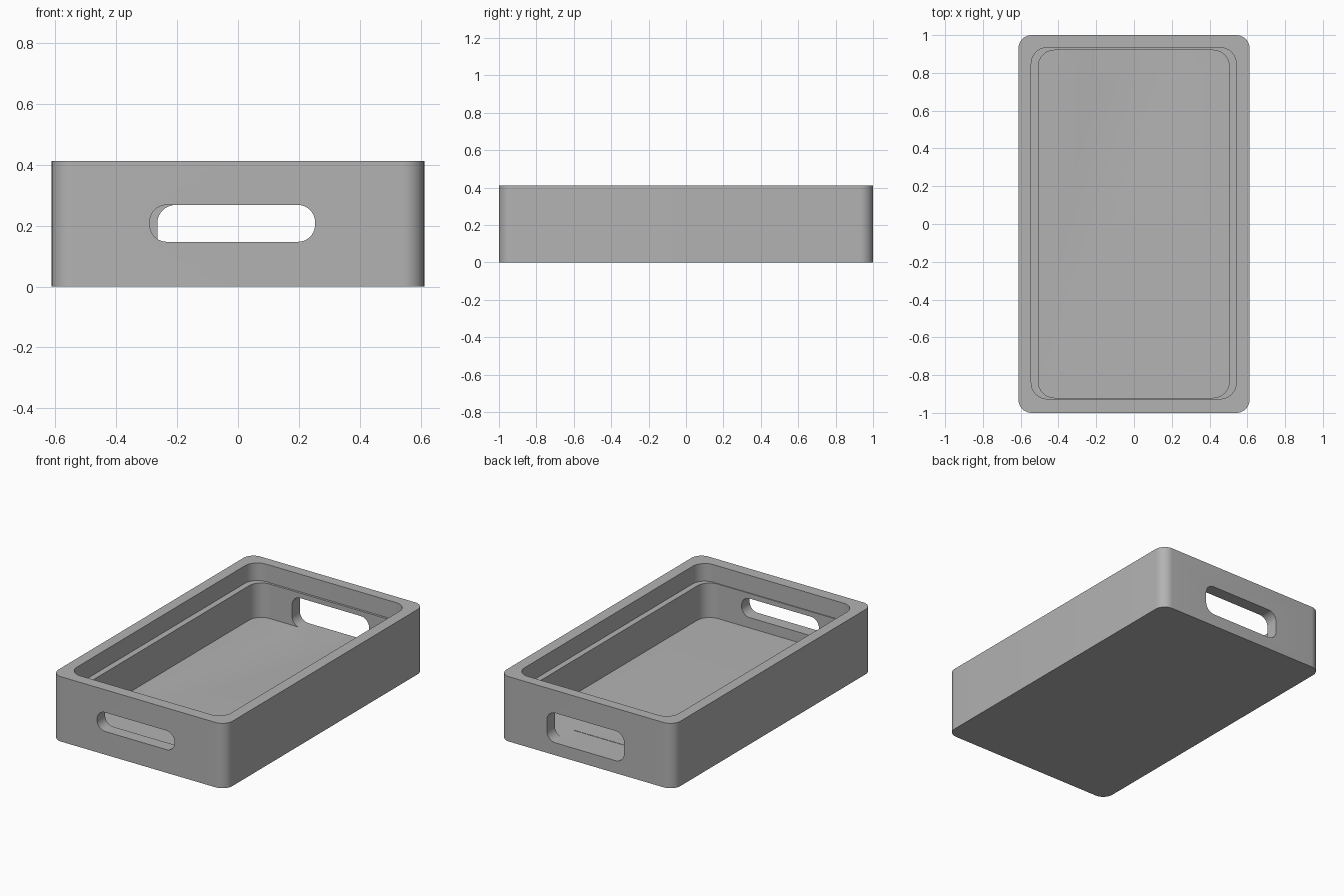
import bpy
import bmesh
from math import cos, sin, pi, radians
from mathutils import Matrix, Vector

if "Cube" in bpy.data.objects:
    bpy.data.objects.remove(bpy.data.objects["Cube"], do_unlink=True)

grey = bpy.data.materials.new("plain grey")
grey.use_nodes = True
COLOUR = (0.45, 0.45, 0.45, 1)
grey.diffuse_color = COLOUR
grey.node_tree.nodes["Principled BSDF"].inputs["Base Color"].default_value = COLOUR


def rounded_outline(u0, u1, v0, v1, radius, steps=10):
    """Counter-clockwise rectangle outline with rounded corners."""
    corners = [(u1 - radius, v1 - radius), (u0 + radius, v1 - radius),
               (u0 + radius, v0 + radius), (u1 - radius, v0 + radius)]
    return [(cu + radius * cos(a), cv + radius * sin(a))
            for i, (cu, cv) in enumerate(corners)
            for a in (pi / 2 * (i + k / steps) for k in range(steps + 1))]


def rounded_block(name, outline, start, end, upright=True):
    """Extrude an outline along z, or along y for a slot through an end wall."""
    bm = bmesh.new()
    face = bm.faces.new([bm.verts.new((u, v, start)) for u, v in outline])
    top = bmesh.ops.extrude_face_region(bm, geom=[face])["geom"]
    moved = [g for g in top if isinstance(g, bmesh.types.BMVert)]
    bmesh.ops.translate(bm, verts=moved, vec=Vector((0, 0, end - start)))
    if not upright:
        swap = Matrix(((1, 0, 0, 0), (0, 0, 1, 0), (0, 1, 0, 0), (0, 0, 0, 1)))
        bm.transform(swap)
    bmesh.ops.recalc_face_normals(bm, faces=bm.faces)
    mesh = bpy.data.meshes.new(name)
    bm.to_mesh(mesh)
    bm.free()
    mesh.materials.append(grey)
    obj = bpy.data.objects.new(name, mesh)
    bpy.context.collection.objects.link(obj)
    return obj


# Outer body of the tray
tray = rounded_block("tray", rounded_outline(-0.612, 0.612, -1, 1, 0.07), 0, 0.412)

# Main cavity, stepped lid recess and the two hand slots
FLOOR = 0.081
cutters = [
    rounded_block("cavity_cutter", rounded_outline(-0.506, 0.504, -0.92, 0.92, 0.085), FLOOR, 0.6),
    rounded_block("lid_recess_cutter", rounded_outline(-0.544, 0.541, -0.926, 0.934, 0.085), 0.3, 0.6),
    rounded_block("front_slot_cutter", rounded_outline(-0.29, 0.253, 0.147, 0.268, 0.056),
                  -1.2, -0.8, upright=False),
    rounded_block("back_slot_cutter", rounded_outline(-0.265, 0.278, FLOOR - 0.002, 0.268, 0.06),
                  0.8, 1.2, upright=False),
]

bpy.context.view_layer.objects.active = tray
for cutter in cutters:
    cut = tray.modifiers.new(cutter.name, "BOOLEAN")
    cut.operation = "DIFFERENCE"
    cut.solver = "EXACT"
    cut.object = cutter
    bpy.ops.object.modifier_apply(modifier=cut.name)
    bpy.data.objects.remove(cutter, do_unlink=True)

# Smooth the rounded corners, keep rims and steps crisp
bpy.ops.object.select_all(action="DESELECT")
tray.select_set(True)
bpy.ops.object.shade_smooth_by_angle(angle=radians(30))
